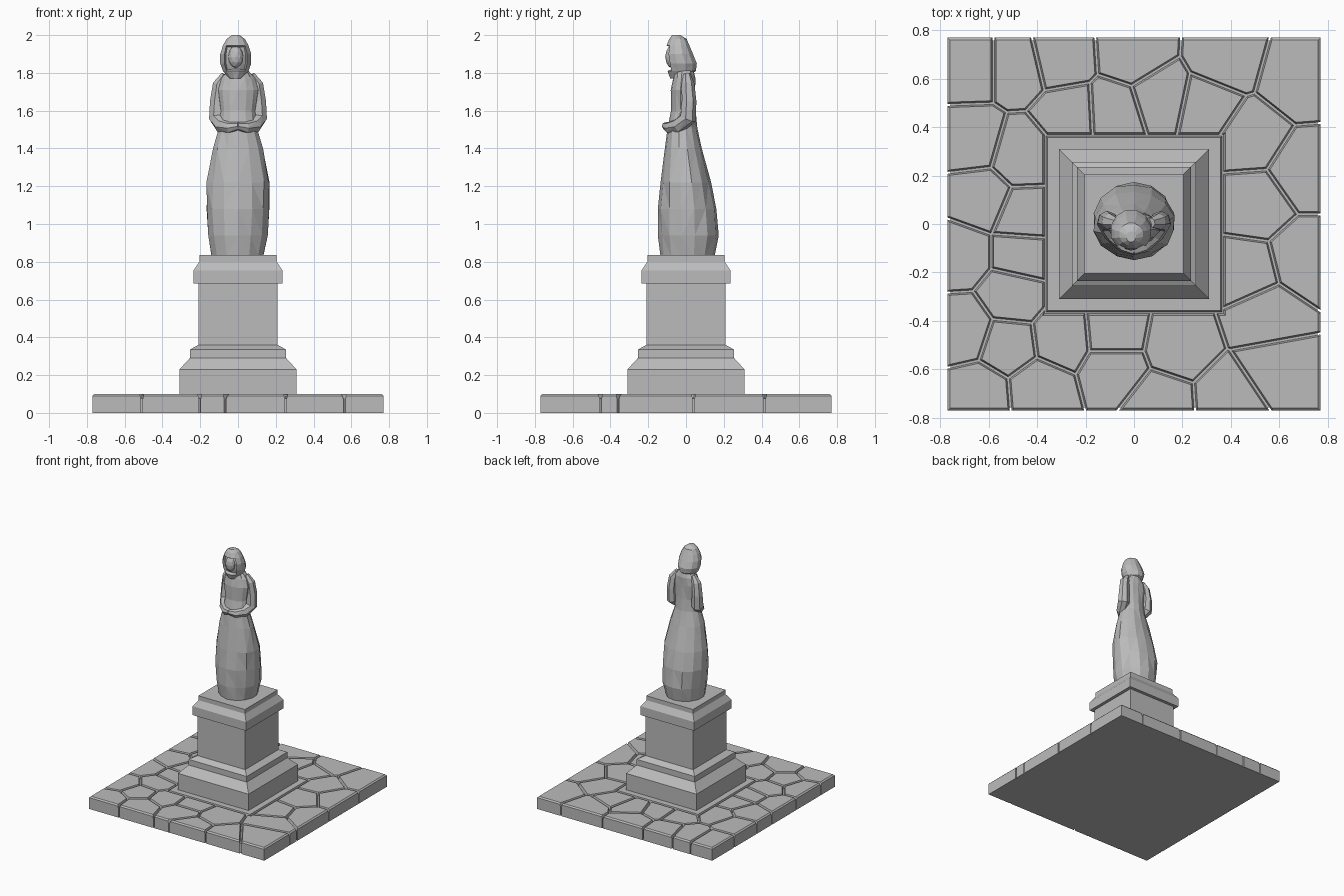
import bpy
import bmesh
import math
import random
from mathutils import Vector

random.seed(4)
if "Cube" in bpy.data.objects:
    bpy.data.objects.remove(bpy.data.objects["Cube"], do_unlink=True)

# One plain stone colour for everything
stone = bpy.data.materials.new("grey_stone")
stone.use_nodes = True
grey = 0.5
stone.diffuse_color = (grey, grey, grey, 1)
stone.node_tree.nodes["Principled BSDF"].inputs["Base Color"].default_value = stone.diffuse_color


def make_object(name, bm):
    bmesh.ops.recalc_face_normals(bm, faces=bm.faces)
    mesh = bpy.data.meshes.new(name)
    bm.to_mesh(mesh)
    bm.free()
    mesh.materials.append(stone)
    obj = bpy.data.objects.new(name, mesh)
    bpy.context.scene.collection.objects.link(obj)
    return obj


def loft(rings):
    """Skin a stack of equal rings and close both ends."""
    bm = bmesh.new()
    loops = [[bm.verts.new(p) for p in ring] for ring in rings]
    count = len(loops[0])
    for low, high in zip(loops, loops[1:]):
        for i in range(count):
            j = (i + 1) % count
            bm.faces.new((low[i], low[j], high[j], high[i]))
    bm.faces.new(loops[0])
    bm.faces.new(loops[-1])
    bmesh.ops.recalc_face_normals(bm, faces=bm.faces)
    return bm


def square_stack(steps):
    """Square block from (half width, height) steps in hundredths."""
    corners = [Vector((-1, -1)), Vector((1, -1)), Vector((1, 1)), Vector((-1, 1))]
    return loft([[(c * w / 100).to_3d() + Vector((0, 0, z / 100)) for c in corners] for w, z in steps])


def oval_stack(rings, sides, centre=0, rough=0):
    """Body from (height, half width, front, back) rings in hundredths."""
    stack = []
    for z, width, front, back in rings:
        ring = []
        for i in range(sides):
            angle = math.tau * (i + 0.5) / sides
            r = 1 + random.uniform(-rough, rough)
            ring.append(Vector((centre + width * r * math.cos(angle),
                                (front + back + (back - front) * r * math.sin(angle)) / 2, z)) / 100)
        stack.append(ring)
    return loft(stack)


def tube(points, radii, sides):
    """Faceted tube along a path, in hundredths."""
    points = [Vector(p) / 100 for p in points]
    rings = []
    for i, p in enumerate(points):
        along = points[min(i + 1, len(points) - 1)] - points[max(i - 1, 0)]
        side = along.cross(Vector((0.3, 1, 0.2))).normalized()
        up = side.cross(along.normalized())
        turns = [math.tau * k / sides for k in range(sides)]
        rings.append([p + (side * math.cos(t) + up * math.sin(t)) * radii[i] / 100 for t in turns])
    return loft(rings)


def faceted(bm):
    quads = [f for f in bm.faces if len(f.verts) == 4]
    bmesh.ops.triangulate(bm, faces=quads, quad_method='SHORT_EDGE')
    return bm


def slice_off(bm, point, normal):
    """Cut away what lies beyond a plane and close the cut."""
    bmesh.ops.bisect_plane(bm, geom=bm.verts[:] + bm.edges[:] + bm.faces[:],
                           plane_co=point, plane_no=normal, clear_outer=True)
    bmesh.ops.holes_fill(bm, edges=[e for e in bm.edges if e.is_boundary])


# Slab under the paving
make_object("paving_bed", square_stack([(75.8, 0), (75.8, 7.5)]))

# Paving stones: rough middles in hundredths, each stone claims the ground nearest to it
middles = [Vector(p).to_3d() / 100 for p in (
    (-68, 64), (-48, 64), (-67, 35), (-46, 29), (-64, 10), (-72, -12), (-45, 2), (-46, -12),
    (-50, -30), (-70, -44), (-52, -50), (-64, -70), (-39, -68), (-30, -47), (-8, -45), (-8, -60),
    (10, -74), (18, -50), (40, -72), (58, -60), (54, -38), (46, -20), (70, -14), (50, 8),
    (70, 22), (48, 36), (67, 60), (38, 68), (30, 48), (11, 52), (0, 70), (-8, 46), (-27, 45), (-31, 68))]
up = Vector((0, 0, 1))
paving_mesh = bmesh.new()
for middle in middles:
    block = square_stack([(77, 0), (77, 9), (76, 10)])
    for other in middles:
        if other is not middle:
            away = (other - middle).normalized()
            joint = (middle + other) / 2 - away * 0.004 + up * 0.072
            slice_off(block, joint, away)
            slice_off(block, joint, away + up / 4)
    bmesh.ops.recalc_face_normals(block, faces=block.faces)
    piece = bpy.data.meshes.new("piece")
    block.to_mesh(piece)
    block.free()
    paving_mesh.from_mesh(piece)
    bpy.data.meshes.remove(piece)
paving = make_object("paving_stones", paving_mesh)

# Square opening in the paving, filled by the footing stone
opening_cutter = make_object("opening_cutter", square_stack([(36.7, -5), (36.7, 7), (39, 14)]))
opening_cutter.hide_render = True
hole = paving.modifiers.new("opening", 'BOOLEAN')
hole.operation, hole.solver, hole.object = 'DIFFERENCE', 'EXACT', opening_cutter
graph = bpy.context.evaluated_depsgraph_get()
carved = bpy.data.meshes.new_from_object(paving.evaluated_get(graph))
paving.modifiers.clear()
paving.data = carved
bpy.data.objects.remove(opening_cutter, do_unlink=True)
make_object("footing_stone", square_stack([(36.4, 5), (36.4, 7), (35.7, 10)]))

# Pedestal: half width and height of each step
make_object("pedestal", square_stack([
    (31, 9.5), (31, 23), (25.5, 29), (25.5, 33.5), (21, 36), (21, 68.5),
    (23.5, 68.5), (23.5, 75.5), (20.5, 80), (20.5, 83.5)]))

# Gown from hem to neck
make_object("gown", faceted(oval_stack([
    (83, 14, -13.5, 15.5), (94, 16, -14.5, 17), (108, 17, -14.5, 16.5), (122, 17, -13.5, 13.5),
    (140, 13.5, -11.5, 8.5), (151, 10, -10, 6), (160, 9.5, -8, 5), (171, 11, -8, 5),
    (177, 9, -7, 5), (182, 5, -6, 4)], sides=14, rough=0.035)))

# Folded arms, mirrored
arms = make_object("arms", faceted(tube(
    [(7, 0.5, 179), (10, 1, 174), (11, 1.5, 165), (11, 1, 156), (8.5, -4, 152), (4, -9, 151), (-0.5, -11, 152)],
    radii=(2, 3.5, 4, 4.5, 4, 3, 2), sides=7)))
arms.modifiers.new("mirror", 'MIRROR').use_mirror_merge = False

# Hood with a sunken opening at the front
hood = oval_stack([
    (177, 3.5, -8.5, 0), (181, 7, -10, 5.5), (185, 8.5, -11, 6), (190, 8.5, -11.5, 4),
    (194.5, 7, -10.5, 2), (198, 5, -9, 0.5), (200, 2, -7.5, -3)], sides=12, centre=-1.2)
opening = [f for f in hood.faces
           if f.calc_center_median().y < -0.085 and 1.82 < f.calc_center_median().z < 1.93]
bmesh.ops.inset_region(hood, faces=opening, thickness=0.01)
bmesh.ops.translate(hood, verts=list({v for f in opening for v in f.verts}), vec=(0, 0.025, 0))
make_object("hood", faceted(hood))

# Face: faceted egg inside the hood
face = bmesh.new()
bmesh.ops.create_icosphere(face, subdivisions=2, radius=1)
bmesh.ops.scale(face, verts=face.verts, vec=(0.04, 0.035, 0.06))
bmesh.ops.translate(face, verts=face.verts, vec=(-0.012, -0.075, 1.885))
make_object("face", face)
